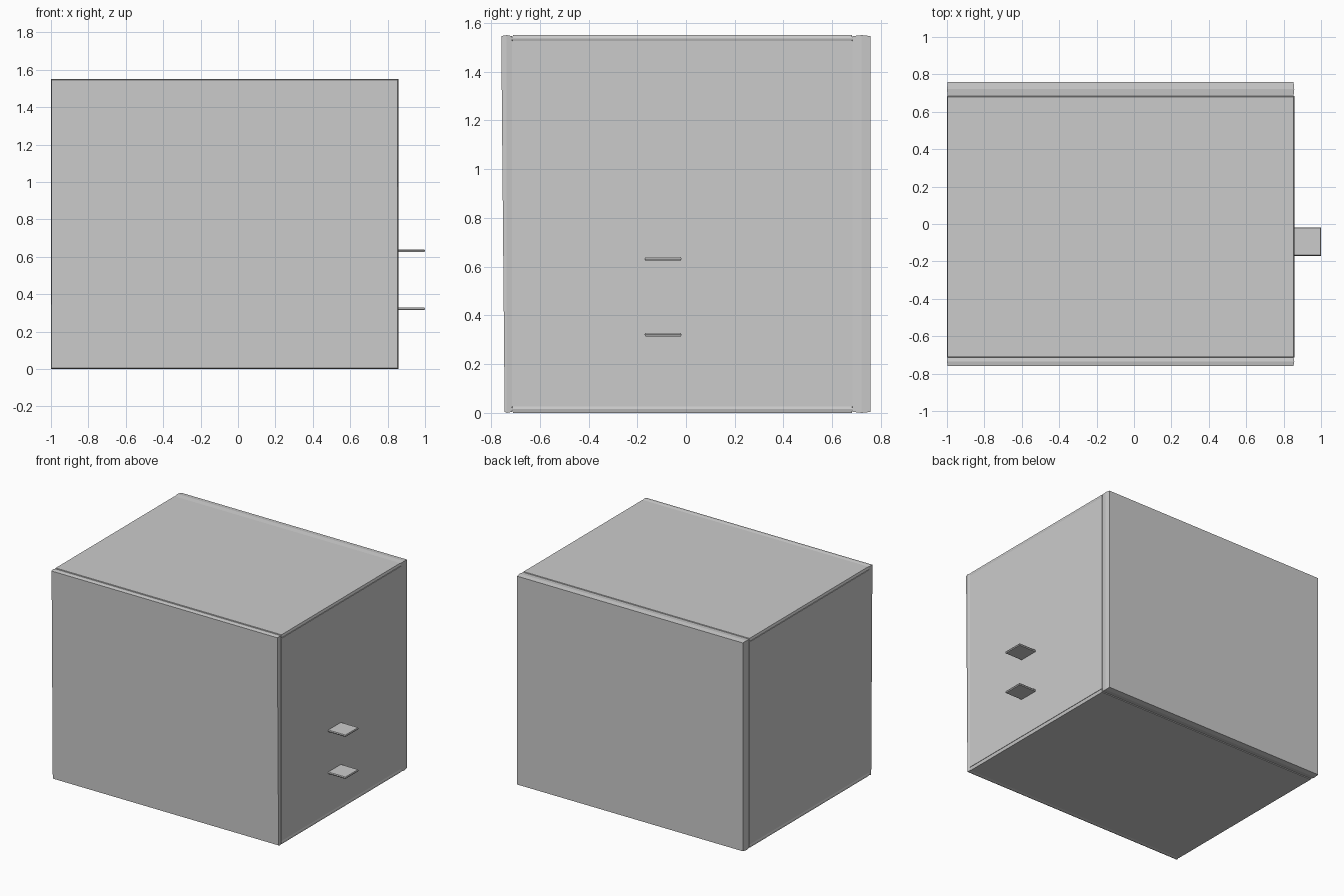
import bpy, bmesh
from mathutils import Vector

if "Cube" in bpy.data.objects:
    bpy.data.objects.remove(bpy.data.objects["Cube"])


def slab(name, lo, hi, axis, e=0.004):
    """Thin board whose narrow edges rise to a slight central ridge."""
    lo, hi = Vector(lo), Vector(hi)
    u, w = (axis + 1) % 3, (axis + 2) % 3
    bm = bmesh.new()
    rings = []
    for t, inset in ((0, e), (0.5, 0), (1, e)):
        ring = []
        for a, b in ((0, 0), (1, 0), (1, 1), (0, 1)):
            p = Vector((0, 0, 0))
            p[axis] = lo[axis] + t * (hi[axis] - lo[axis])
            p[u] = hi[u] - inset if a else lo[u] + inset
            p[w] = hi[w] - inset if b else lo[w] + inset
            ring.append(bm.verts.new(p))
        rings.append(ring)
    for r, s in zip(rings, rings[1:]):
        for i in range(4):
            j = (i + 1) % 4
            bm.faces.new((r[i], r[j], s[j], s[i]))
    bm.faces.new(rings[0][::-1])
    bm.faces.new(rings[-1])
    bmesh.ops.recalc_face_normals(bm, faces=bm.faces)
    me = bpy.data.meshes.new(name)
    bm.to_mesh(me)
    bm.free()
    ob = bpy.data.objects.new(name, me)
    bpy.context.collection.objects.link(ob)
    return ob


X0, X1, H = -1.0, 0.857, 1.55
YF, YB = -0.714, 0.684      # inner faces of front and back boards

# Front and back boards run the full height
front = slab("front_panel", (X0, -0.758, 0), (X1, YF, H), 1)
slab("back_panel", (X0, YB, 0), (X1, 0.758, H), 1)

# The front board is slightly thinner at its foot
for v in front.data.vertices:
    if v.co.y < YF - 0.03:
        v.co.y += 0.014 * (1 - v.co.z / H)

# Top and bottom boards sit between them
slab("bottom_panel", (X0, YF, 0), (X1, YB, 0.03), 2)
slab("top_panel", (X0, YF, H - 0.027), (X1, YB, H), 2)

# Side boards fill the two ends
for name, x in (("left_panel", X0), ("right_panel", X1 - 0.03)):
    slab(name, (x, YF - 0.003, 0.022), (x + 0.03, YB + 0.003, H - 0.02), 0)

# Two small tabs on the right end
for name, z in (("lower_tab", 0.321), ("upper_tab", 0.632)):
    slab(name, (X1 - 0.01, -0.17, z - 0.007), (1.0, -0.018, z + 0.007), 2, 0.003)
